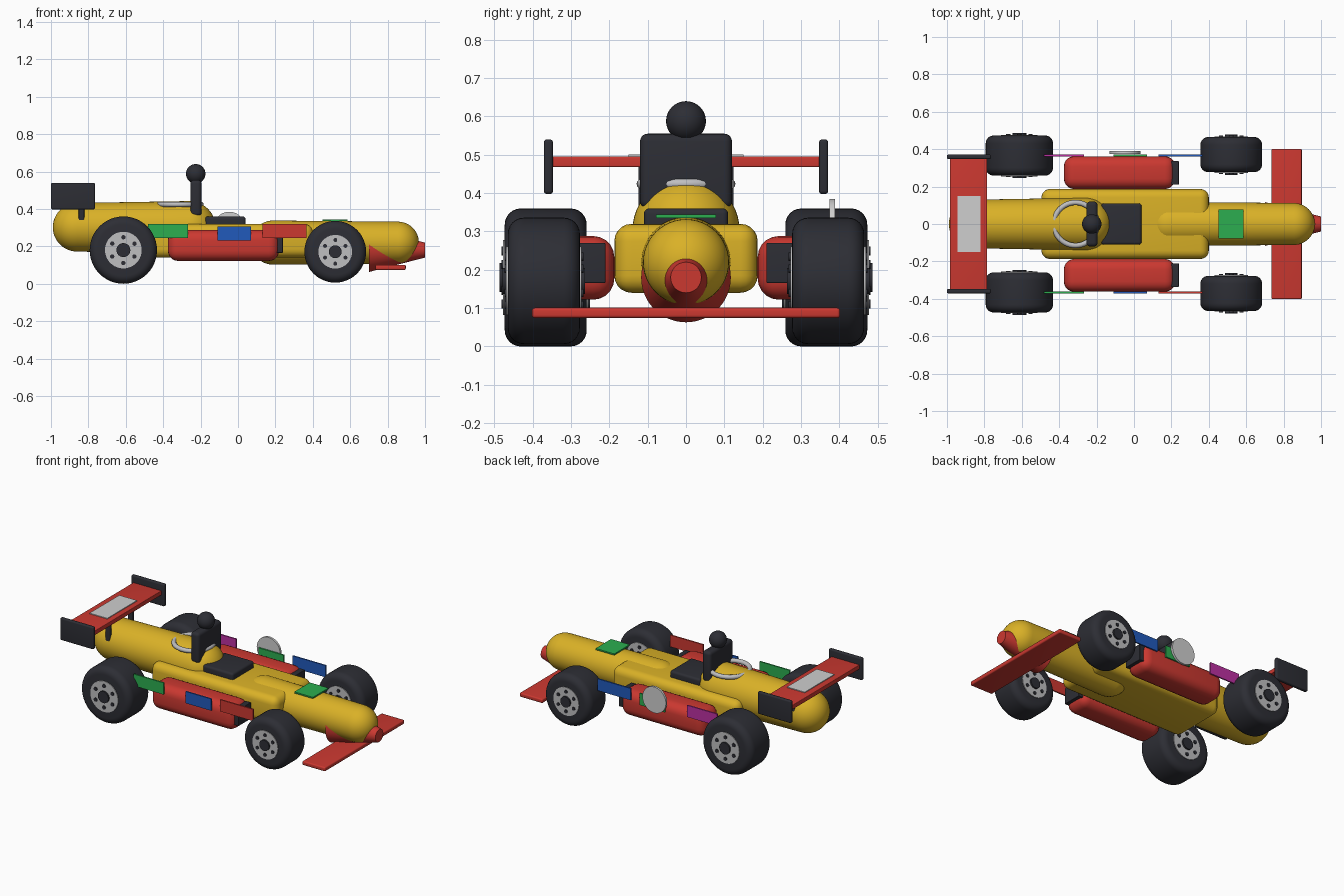
import bpy, bmesh
from math import sin, cos, pi, radians
from mathutils import Matrix, Vector

if "Cube" in bpy.data.objects:
    bpy.data.objects.remove(bpy.data.objects["Cube"])


def material(name, rgb):
    m = bpy.data.materials.new(name)
    m.use_nodes = True
    color = (*rgb, 1)
    m.diffuse_color = color
    m.node_tree.nodes["Principled BSDF"].inputs["Base Color"].default_value = color
    return m


YELLOW = material("yellow", (0.70, 0.44, 0.02))
RED = material("red", (0.60, 0.04, 0.03))
DARK = material("charcoal", (0.026, 0.027, 0.035))
SILVER = material("silver", (0.52, 0.52, 0.53))
WHITE = material("pale grey", (0.62, 0.62, 0.62))
GREEN = material("green", (0.025, 0.42, 0.08))
BLUE = material("blue", (0.015, 0.10, 0.50))
MAGENTA = material("magenta", (0.50, 0.03, 0.36))


def finish(name, bm, mat, loc=(0, 0, 0)):
    bmesh.ops.recalc_face_normals(bm, faces=bm.faces)
    me = bpy.data.meshes.new(name)
    bm.to_mesh(me)
    bm.free()
    for p in me.polygons:
        p.use_smooth = True
    me.set_sharp_from_angle(angle=radians(35))
    me.materials.append(mat)
    ob = bpy.data.objects.new(name, me)
    ob.location = loc
    bpy.context.collection.objects.link(ob)
    return ob


def box(name, mat, x, y, z, bevel=0.0):
    """Box from (min, max) pairs, with optional rounded edges."""
    bm = bmesh.new()
    bmesh.ops.create_cube(bm, size=1)
    size = [b - a for a, b in (x, y, z)]
    bmesh.ops.scale(bm, vec=size, verts=bm.verts)
    if bevel:
        bmesh.ops.bevel(bm, geom=bm.edges[:], offset=bevel, segments=5,
                        profile=0.5, affect='EDGES', clamp_overlap=True)
    return finish(name, bm, mat, [(a + b) / 2 for a, b in (x, y, z)])


def lathe(name, mat, profile, loc, axis='X', steps=48):
    """Turn (along, radius) points around the x or y axis."""
    bm = bmesh.new()
    verts = [bm.verts.new((a, 0, r)) for a, r in profile]
    edges = [bm.edges.new(pair) for pair in zip(verts, verts[1:])]
    bmesh.ops.spin(bm, geom=verts + edges, cent=(0, 0, 0), axis=(1, 0, 0),
                   angle=2 * pi, steps=steps, use_duplicate=False)
    bmesh.ops.remove_doubles(bm, verts=bm.verts, dist=0.0002)
    if axis == 'Y':
        bm.transform(Matrix.Rotation(pi / 2, 4, 'Z'))
    return finish(name, bm, mat, loc)


def capsule(name, mat, x0, x1, r0, r1, z):
    """Tapered body with round ends reaching x0 and x1."""
    n = 12
    back = [(x0 + r0 - r0 * cos(i * pi / 2 / n), r0 * sin(i * pi / 2 / n)) for i in range(n + 1)]
    front = [(x1 - r1 + r1 * sin(i * pi / 2 / n), r1 * cos(i * pi / 2 / n)) for i in range(n + 1)]
    return lathe(name, mat, back + front, (0, 0, z))


def disc(name, mat, r, half, loc, steps=32):
    return lathe(name, mat, [(-half, 0), (-half, r), (half, r), (half, 0)], loc, 'Y', steps)


# Body
capsule("engine_cover", YELLOW, -0.99, -0.12, 0.13, 0.14, 0.302)
capsule("nose", YELLOW, 0.07, 0.967, 0.118, 0.112, 0.22)
box("chassis", YELLOW, (-0.495, 0.4), (-0.187, 0.187), (0.14, 0.32), 0.045)
lathe("nose_cone", RED, [(0.70, 0), (0.70, 0.117), (1.0, 0.04), (1.0, 0)], (0, 0, 0.18))

# Cockpit
box("cockpit_pad", DARK, (-0.175, 0.04), (-0.11, 0.11), (0.30, 0.36), 0.014)
box("seat_back", DARK, (-0.255, -0.195), (-0.12, 0.12), (0.36, 0.555), 0.02)
bm = bmesh.new()
bmesh.ops.create_uvsphere(bm, u_segments=32, v_segments=20, radius=0.052)
finish("headrest_ball", bm, DARK, (-0.226, 0, 0.588))

# Ring around the cockpit rear
bm = bmesh.new()
ring = [bm.verts.new((0.115 + 0.014 * cos(a), 0, 0.014 * sin(a)))
        for a in (i * pi / 6 for i in range(12))]
loop = [bm.edges.new((ring[i], ring[i - 1])) for i in range(12)]
bmesh.ops.spin(bm, geom=ring + loop, cent=(0, 0, 0), axis=(0, 0, 1),
               angle=2 * pi, steps=48, use_duplicate=False)
bmesh.ops.remove_doubles(bm, verts=bm.verts, dist=0.0002)
finish("roll_ring", bm, SILVER, (-0.313, 0, 0.424))

# Wings
box("rear_wing", RED, (-0.985, -0.785), (-0.355, 0.355), (0.468, 0.496), 0.004)
box("rear_wing_panel", WHITE, (-0.945, -0.82), (-0.15, 0.15), (0.493, 0.501))
box("front_wing", RED, (0.735, 0.897), (-0.402, 0.402), (0.074, 0.101), 0.008)
box("nose_panel", GREEN, (0.453, 0.585), (-0.078, 0.078), (0.335, 0.344))

# Paired parts on both sides
for side, s in (("left", 1), ("right", -1)):
    def span(a, b):
        return sorted((s * a, s * b))

    box(f"{side}_end_plate", DARK, (-1.0, -0.765), span(0.347, 0.371), (0.398, 0.54), 0.008)
    box(f"{side}_wing_strut", DARK, (-0.852, -0.822), span(0.10, 0.124), (0.26, 0.475), 0.005)
    box(f"{side}_side_pod", RED, (-0.375, 0.22), span(0.187, 0.362), (0.122, 0.288), 0.055)
    box(f"{side}_intake", DARK, (0.20, 0.24), span(0.21, 0.337), (0.165, 0.27), 0.004)

    for place, x, y, r, half in (("rear", -0.613, 0.366, 0.18, 0.107),
                                 ("front", 0.52, 0.371, 0.165, 0.094)):
        name = f"{side}_{place}"
        c = Vector((x, s * y, r + (0 if place == "rear" else 0.006)))
        # Tyre with rounded shoulders
        b, n = 0.042, 6
        arc = [(half - b + b * cos(i * pi / 2 / n), r - b + b * sin(i * pi / 2 / n))
               for i in range(n + 1)]
        profile = [(half, 0)] + arc + [(-a, q) for a, q in reversed(arc)] + [(-half, 0)]
        lathe(f"{name}_tyre", DARK, profile, c, 'Y')
        # Rim, hub and wheel bolts show on both faces
        rim = r * 0.545
        disc(f"{name}_rim", SILVER, rim, half + 0.004, c, 40)
        disc(f"{name}_hub", DARK, rim * 0.38, half + 0.014, c)
        for k in range(6):
            a = k * pi / 3 + pi / 2
            offset = Vector((cos(a), 0, sin(a))) * rim * 0.70
            disc(f"{name}_bolt_{k + 1}", DARK, rim * 0.12, half + 0.009, c + offset, 12)

# Coloured side panels
places = (("rear", -0.48, -0.267, 0.245), ("middle", -0.11, 0.07, 0.232), ("front", 0.132, 0.367, 0.245))
for side, s, mats in (("left", 1, (MAGENTA, GREEN, BLUE)), ("right", -1, (GREEN, BLUE, RED))):
    for (place, x0, x1, z), mat in zip(places, mats):
        ys = sorted((s * 0.362, s * 0.371))
        box(f"{side}_{place}_panel", mat, (x0, x1), ys, (z, z + 0.075))

# Round mirror on the left
disc("side_mirror", WHITE, 0.083, 0.007, (-0.047, 0.382, 0.302), 40)
